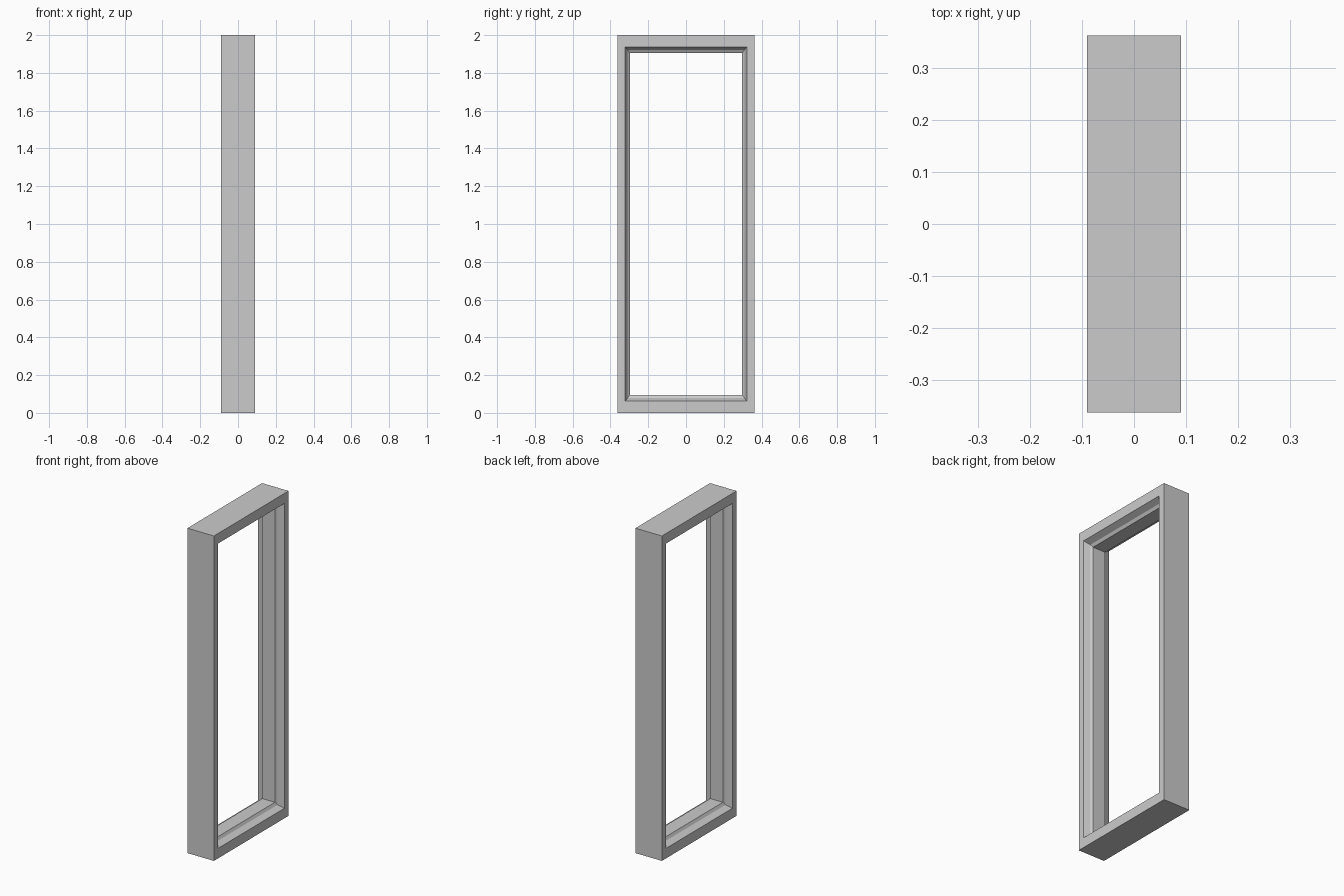
import bpy
import bmesh

cube = bpy.data.objects.get("Cube")
if cube:
    bpy.data.objects.remove(cube, do_unlink=True)

HALF_WIDTH, HEIGHT = 0.363, 2.0

# Plain grey finish
grey = bpy.data.materials.new("light_grey")
grey.use_nodes = True
colour = (0.6, 0.6, 0.6, 1)
grey.diffuse_color = colour
grey.node_tree.nodes["Principled BSDF"].inputs["Base Color"].default_value = colour

# Half of the moulding: depth, inset from the sides, inset from top and bottom
half = [
    (0.09, 0.0, 0.0),
    (0.09, 0.041, 0.062),
    (0.053, 0.054, 0.079),
    (0.043, 0.066, 0.096),
]
profile = half + [(-x, side, end) for x, side, end in reversed(half)]


def add_ring(bm, x, side, end):
    """One rectangular loop of the frame at a given depth and inset."""
    y = HALF_WIDTH - side
    low, high = end, HEIGHT - end
    return [bm.verts.new((x, *p)) for p in ((-y, low), (y, low), (y, high), (-y, high))]


# Frame: mitred rings joined all the way round the profile
bm = bmesh.new()
rings = [add_ring(bm, *point) for point in profile]
for i, ring in enumerate(rings):
    following = rings[(i + 1) % len(rings)]
    for j in range(4):
        k = (j + 1) % 4
        bm.faces.new((ring[j], ring[k], following[k], following[j]))
bmesh.ops.recalc_face_normals(bm, faces=bm.faces)

mesh = bpy.data.meshes.new("frame")
bm.to_mesh(mesh)
bm.free()
mesh.materials.append(grey)
frame = bpy.data.objects.new("frame", mesh)
bpy.context.collection.objects.link(frame)
